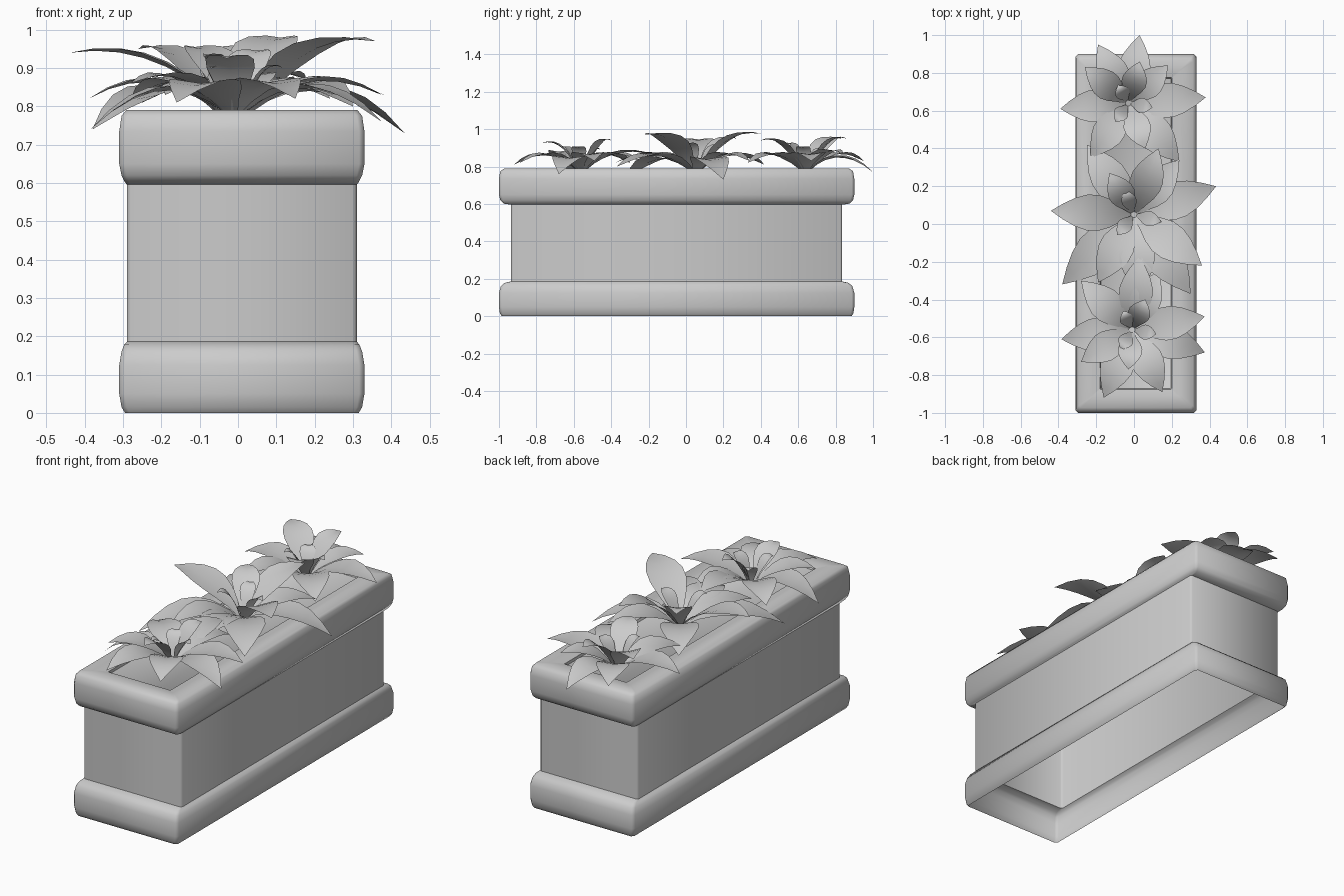
import bpy, bmesh, math
from mathutils import Vector

CX, CY = 0.01, -0.05      # planter centre


def finish(name, bm, angle=50):
    me = bpy.data.meshes.new(name)
    bm.to_mesh(me)
    bm.free()
    ob = bpy.data.objects.new(name, me)
    bpy.context.collection.objects.link(ob)
    bpy.ops.object.select_all(action='DESELECT')
    ob.select_set(True)
    bpy.context.view_layer.objects.active = ob
    bpy.ops.object.shade_smooth_by_angle(angle=math.radians(angle))
    return ob


def ring(bm, hx, hy, z, c):
    # rectangle with clipped corners
    pts = [(hx, -hy + c), (hx, hy - c), (hx - c, hy), (-hx + c, hy),
           (-hx, hy - c), (-hx, -hy + c), (-hx + c, -hy), (hx - c, -hy)]
    return [bm.verts.new((CX + x, CY + y, z)) for x, y in pts]


def shell(name, profile, cap=False):
    bm = bmesh.new()
    rings = [ring(bm, *p) for p in profile]
    for a, b in zip(rings, rings[1:]):
        for i in range(8):
            j = (i + 1) % 8
            bm.faces.new((a[i], a[j], b[j], b[i]))
    if cap:
        bm.faces.new(rings[-1])
    return finish(name, bm)


# planter parts: half x, half y, z, corner clip (open underneath)
shell("base_trim", [(0.305, 0.935, 0.0, 0.012), (0.314, 0.945, 0.015, 0.014),
                    (0.32, 0.95, 0.05, 0.014), (0.32, 0.95, 0.125, 0.014),
                    (0.314, 0.94, 0.16, 0.014), (0.307, 0.92, 0.178, 0.012),
                    (0.30, 0.885, 0.186, 0.01)])
shell("box_wall", [(0.30, 0.885, 0.186, 0.01), (0.30, 0.885, 0.596, 0.01)])
shell("top_rim", [(0.30, 0.885, 0.596, 0.01), (0.305, 0.925, 0.602, 0.012),
                  (0.314, 0.943, 0.62, 0.014), (0.32, 0.95, 0.65, 0.014),
                  (0.32, 0.95, 0.735, 0.014), (0.314, 0.943, 0.775, 0.014),
                  (0.302, 0.922, 0.79, 0.012), (0.23, 0.86, 0.788, 0.006),
                  (0.19, 0.825, 0.78, 0.003), (0.185, 0.82, 0.765, 0.003)])
shell("soil", [(0.187, 0.822, 0.768, 0.003), (0.186, 0.821, 0.767, 0.003)], cap=True)


def leaf(bm, centre, tip, width):
    # arched, slightly cupped blade along a quadratic curve
    tip = Vector(tip)
    flat = Vector((tip.x - centre[0], tip.y - centre[1], 0))
    length = flat.length
    out = flat.normalized()
    base = Vector((centre[0], centre[1], 0.775)) + out * 0.015
    ctrl = base + out * length * 0.44
    ctrl.z = 0.925 if tip.z < 0.89 else tip.z + 0.035
    side = Vector((-out.y, out.x, 0))
    shape = [0.18, 0.45, 0.78, 0.98, 0.98, 0.78, 0.44]
    rows = []
    for i, s in enumerate(shape):
        t = i / len(shape)
        p = base * (1 - t) ** 2 + ctrl * 2 * t * (1 - t) + tip * t * t
        w = side * width * s / 2
        lift = Vector((0, 0, 0.07 * width * s))
        rows.append([bm.verts.new(q) for q in (p - w + lift, p, p + w + lift)])
    for a, b in zip(rows, rows[1:]):
        for k in (0, 1):
            bm.faces.new((a[k], a[k + 1], b[k + 1], b[k]))
    end = bm.verts.new(tip)
    for k in (0, 1):
        bm.faces.new((rows[-1][k], rows[-1][k + 1], end))


def plant(name, centre, tips, inner):
    bm = bmesh.new()
    for x, y, z in tips:
        d = math.hypot(x - centre[0], y - centre[1])
        leaf(bm, centre, (x, y, z), 0.07 + 0.28 * d)
    # short upright leaves in the heart of the rosette: angle, reach, height
    for a, r, z in inner:
        a = math.radians(a)
        leaf(bm, centre, (centre[0] + r * math.cos(a), centre[1] + r * math.sin(a), z), 0.08)
    finish(name, bm, 60)


# leaf tips of each plant
plant("back_plant", (-0.03, 0.64),
      [(0.03, 1.0, 0.77), (-0.19, 0.95, 0.83), (-0.26, 0.83, 0.95), (-0.39, 0.61, 0.82),
       (-0.23, 0.35, 0.83), (0.06, 0.40, 0.94), (0.24, 0.33, 0.82), (0.38, 0.67, 0.83),
       (0.18, 0.84, 0.87), (0.03, 0.86, 0.95)],
      [(120, 0.11, 0.89), (235, 0.12, 0.92), (350, 0.13, 0.9)])
plant("middle_plant", (0.0, 0.05),
      [(0.13, 0.40, 0.975), (-0.25, 0.42, 0.81), (0.24, 0.34, 0.83), (-0.44, 0.07, 0.94),
       (-0.38, -0.32, 0.74), (-0.19, -0.31, 0.83), (0.03, -0.38, 0.82), (0.30, -0.37, 0.80),
       (0.36, -0.22, 0.97), (0.435, 0.20, 0.73), (-0.13, 0.27, 0.95)],
      [(110, 0.14, 0.91), (230, 0.14, 0.93), (345, 0.15, 0.92)])
plant("front_plant", (-0.01, -0.56),
      [(0.03, -0.17, 0.86), (0.13, -0.25, 0.83), (-0.28, -0.30, 0.82), (-0.385, -0.61, 0.74),
       (-0.28, -0.73, 0.86), (-0.16, -0.92, 0.81), (0.15, -0.89, 0.82), (0.375, -0.68, 0.76),
       (0.375, -0.49, 0.83), (-0.03, -0.77, 0.925), (0.06, -0.40, 0.94)],
      [(115, 0.11, 0.89), (240, 0.12, 0.9), (350, 0.13, 0.9)])
